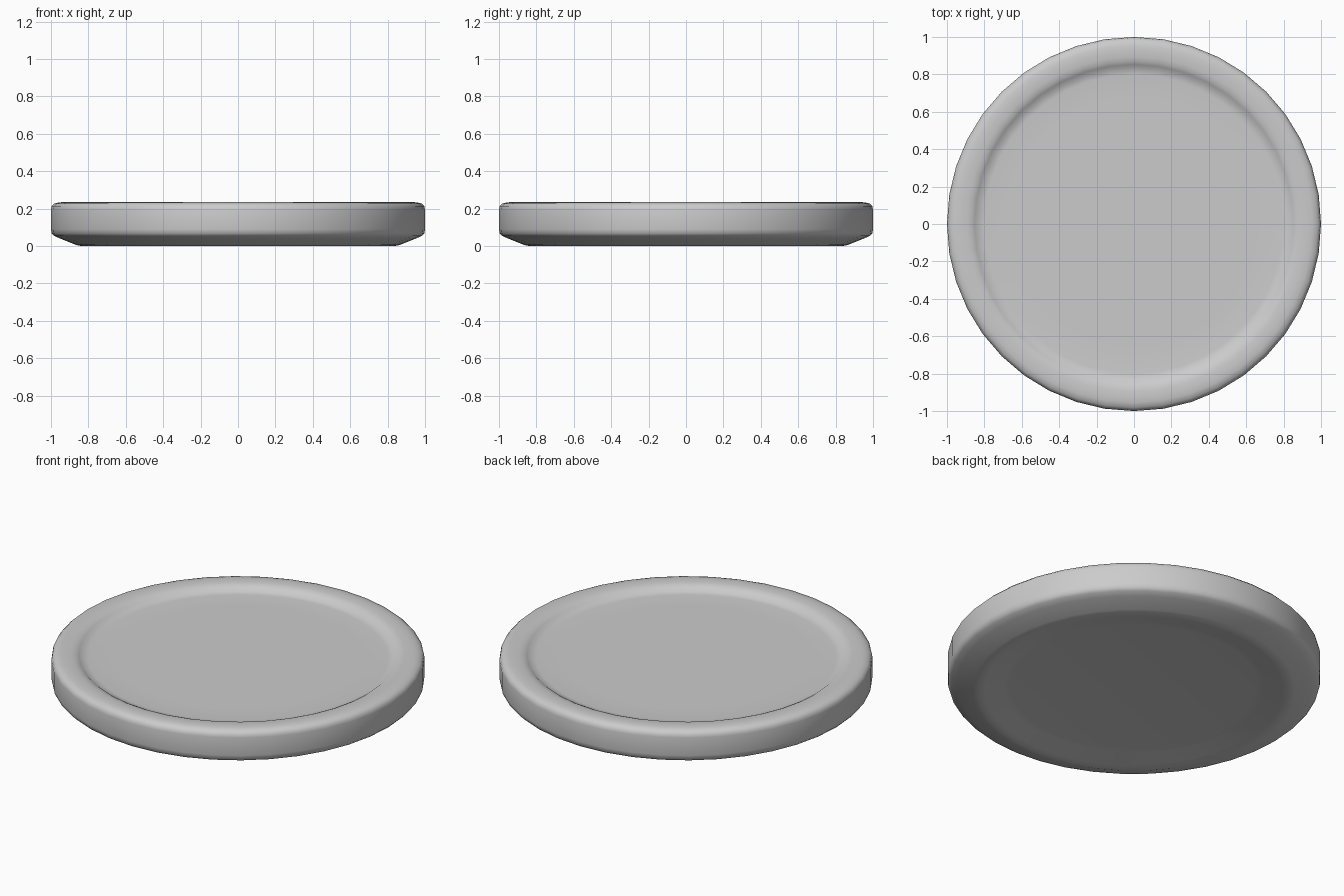
import bpy, bmesh
from math import cos, sin, tau

if "Cube" in bpy.data.objects:
    bpy.data.objects.remove(bpy.data.objects["Cube"])

SIDES = 40

# Half cross-section (radius, height) from underside centre to floor centre
profile = [
    (0.66, 0.03), (0.70, 0.026), (0.80, 0.004), (0.835, 0.0), (0.865, 0.006),
    (0.95, 0.04), (0.983, 0.054),
    (0.996, 0.068), (1.0, 0.09), (1.0, 0.195), (0.996, 0.213), (0.982, 0.227),
    (0.955, 0.234), (0.925, 0.235), (0.895, 0.234), (0.872, 0.230), (0.853, 0.221),
    (0.835, 0.207), (0.80, 0.203), (0.66, 0.203),
]

bm = bmesh.new()
rings = [[bm.verts.new((r * cos(tau * i / SIDES), r * sin(tau * i / SIDES), z))
          for i in range(SIDES)] for r, z in profile]

# Revolved shell
for a, b in zip(rings, rings[1:]):
    for i in range(SIDES):
        j = (i + 1) % SIDES
        bm.faces.new((a[i], a[j], b[j], b[i]))

# Shallow underside and recessed floor
bm.faces.new(rings[0][::-1])
bm.faces.new(rings[-1])
bmesh.ops.recalc_face_normals(bm, faces=bm.faces)
for f in bm.faces:
    f.smooth = True

mesh = bpy.data.meshes.new("round_tray")
bm.to_mesh(mesh)
bm.free()
tray = bpy.data.objects.new("round_tray", mesh)
bpy.context.collection.objects.link(tray)
